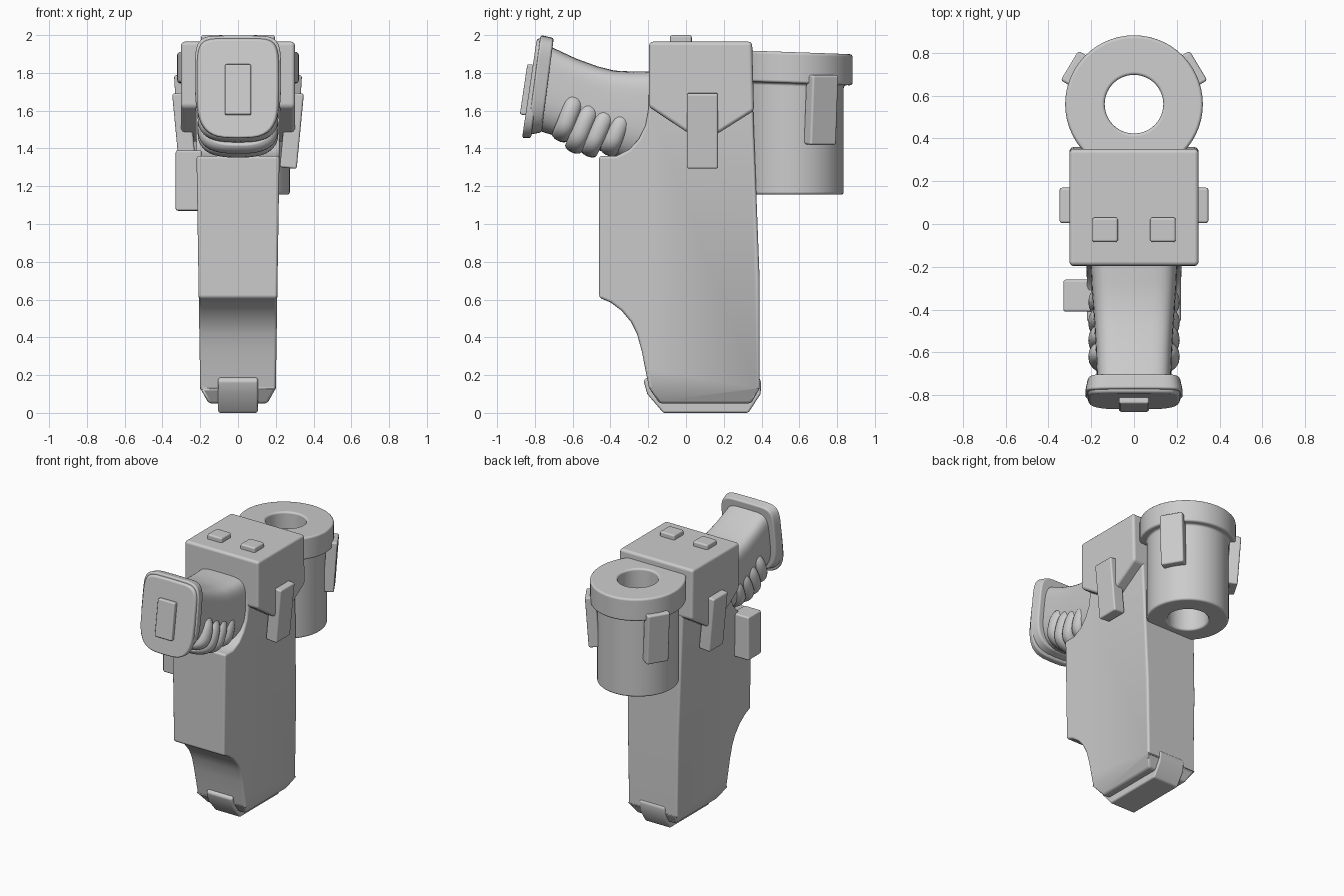
import bpy, bmesh
from math import sin, cos, pi, radians, atan2
from mathutils import Vector, Matrix

if "Cube" in bpy.data.objects:
    bpy.data.objects.remove(bpy.data.objects["Cube"])


def finish(name, bm, bevel):
    """Turn a bmesh into a smooth object with softly rounded edges."""
    bmesh.ops.recalc_face_normals(bm, faces=bm.faces[:])
    me = bpy.data.meshes.new(name)
    bm.to_mesh(me)
    bm.free()
    ob = bpy.data.objects.new(name, me)
    bpy.context.collection.objects.link(ob)
    for p in me.polygons:
        p.use_smooth = True
    mod = ob.modifiers.new("round_edges", 'BEVEL')
    mod.width, mod.segments = bevel, 3
    mod.limit_method, mod.angle_limit = 'ANGLE', radians(33)
    mod.harden_normals = True
    return ob


def box(name, centre, size, rot=Matrix.Identity(4), bevel=0.012):
    bm = bmesh.new()
    m = Matrix.Translation(centre) @ rot @ Matrix.Diagonal((*size, 1))
    bmesh.ops.create_cube(bm, size=1, matrix=m)
    return finish(name, bm, bevel)


def prism(name, profile, half_width, bevel, cut=None):
    """Side profile (y, z) extruded over x; half_width gives x for each z."""
    bm = bmesh.new()
    face = bm.faces.new([bm.verts.new((-1, y, z)) for y, z in profile])
    ext = bmesh.ops.extrude_face_region(bm, geom=[face])
    bmesh.ops.translate(bm, vec=(2, 0, 0),
                        verts=[g for g in ext['geom'] if isinstance(g, bmesh.types.BMVert)])
    if cut:
        bmesh.ops.bisect_plane(bm, geom=bm.verts[:] + bm.edges[:] + bm.faces[:],
                               plane_co=(0, 0, cut), plane_no=(0, 0, 1))
    for v in bm.verts:
        v.co.x *= half_width(v.co.z)
    return finish(name, bm, bevel)


def loft(name, rings, bevel, closed=False):
    """Skin a row of rings; closed joins last to first, otherwise ends are capped."""
    bm = bmesh.new()
    rows = [[bm.verts.new(p) for p in r] for r in rings]
    n = len(rows[0])
    pairs = list(zip(rows, rows[1:])) + ([(rows[-1], rows[0])] if closed else [])
    for a, b in pairs:
        for i in range(n):
            j = (i + 1) % n
            bm.faces.new((a[i], a[j], b[j], b[i]))
    if not closed:
        bm.faces.new(rows[0])
        bm.faces.new(rows[-1])
    return finish(name, bm, bevel)


def grip_ring(top, bottom, w, top_pow=5, low_pow=2.6, n=40):
    """Cross-section between two (y, z) points: squarish top, rounder bottom."""
    a, b = Vector((0, *top)), Vector((0, *bottom))
    pts = []
    for i in range(n):
        c, s = cos(2 * pi * i / n), sin(2 * pi * i / n)
        e = 2 / (top_pow if s > 0 else low_pow)
        u = abs(c) ** e * (1 if c > 0 else -1)
        v = abs(s) ** e * (1 if s > 0 else -1)
        p = a.lerp(b, (1 - v) / 2)
        pts.append((u * w, p.y, p.z))
    return pts


# holster body with cut-away toe and chamfered foot
body = [(-.46, 1.36), (-.46, .61), (-.40, .585), (-.34, .54), (-.29, .48), (-.26, .42),
        (-.235, .33), (-.215, .23), (-.195, .13), (-.14, .05), (.345, .05), (.39, .13),
        (.39, .7), (.355, 1.62), (.355, 1.9), (-.19, 1.9), (-.20, 1.6), (-.215, 1.52),
        (-.25, 1.45), (-.30, 1.395), (-.37, 1.36)]
prism("holster_body", body, lambda z: .155 if z < .1 else .198 + .016 * z, .015, cut=.13)

# strap wrapped under the foot
prism("foot_strap", [(-.205, .19), (-.225, .17), (-.205, .1), (-.12, 0), (.33, 0), (.395, .1),
                     (.398, .17), (.38, .19)], lambda z: .105, .012)

# top flap with pointed sides
prism("flap", [(-.195, 1.965), (.35, 1.965), (.36, 1.60), (.09, 1.43), (-.197, 1.62)],
      lambda z: .302, .02)

# paired studs, flap straps and canister tabs
for s, side in ((-1, "left"), (1, "right")):
    box("flap_stud_" + side, (s * .135, -.027, 1.965), (.12, .115, .07))
    box("flap_strap_" + side, (s * .285, .087, 1.495), (.09, .165, .40),
        Matrix.Rotation(s * radians(5.5), 4, 'Y'))
    ang = radians(31) if s > 0 else radians(149)
    box("canister_tab_" + side, (.302 * cos(ang), .56 + .302 * sin(ang), 1.605),
        (.075, .16, .37),
        Matrix.Rotation(ang, 4, 'Z') @ Matrix.Rotation(radians(4), 4, 'Y'))

# hollow canister behind the holster
outline = [(.137, 1.155), (.275, 1.155), (.275, 1.745), (.322, 1.745), (.322, 1.91), (.137, 1.91)]
loft("canister", [[(r * cos(2 * pi * i / 56), .56 + r * sin(2 * pi * i / 56),
                    z - (.035 * r * sin(2 * pi * i / 56) if z > 1.7 else 0))
                   for i in range(56)] for r, z in outline], .015, closed=True)

# side pouch on the left
box("side_pouch", (-.26, -.335, 1.23), (.14, .15, .32))

# pistol grip
loft("grip", [grip_ring(*k) for k in (
    ((-.12, 1.81), (-.18, 1.30), .205), ((-.28, 1.807), (-.34, 1.34), .198),
    ((-.38, 1.812), (-.46, 1.39), .19), ((-.47, 1.835), (-.54, 1.41), .184),
    ((-.58, 1.875), (-.64, 1.45), .178), ((-.73, 1.945), (-.80, 1.50), .172))], .01)

# finger ridges
ridges = (((-.575, 1.71), (-.665, 1.435)), ((-.49, 1.67), (-.595, 1.375)),
          ((-.405, 1.64), (-.515, 1.355)), ((-.32, 1.62), (-.41, 1.36)))
for i, (t, b) in enumerate(ridges):
    rings = []
    for k in range(9):
        a = pi * (k / 8 - .5) * .94
        d, g = .046 * sin(a), .03 * (1 - cos(a))
        rings.append(grip_ring((t[0] + d, t[1] - g - .3 * d), (b[0] + d, b[1] + g - .3 * d),
                               .172 + .042 * cos(a), 2.8, 2.8))
    loft(f"grip_ridge_{i + 1}", rings, .004)

# two-layer butt plate with raised centre tab
loft("butt_plate_inner", [grip_ring((-.70, 1.985), (-.765, 1.485), .215, 6, 3),
                          grip_ring((-.77, 2.0), (-.84, 1.47), .23, 6, 3)], .012)
loft("butt_plate_outer", [grip_ring((-.755, 1.985), (-.82, 1.455), .222, 6, 3.4),
                          grip_ring((-.79, 1.98), (-.868, 1.455), .212, 6, 3.4)], .012)
tilt = Matrix.Rotation(-atan2(.08, .54), 4, 'X')
box("butt_tab", (0, -.835, 1.71), (.14, .05, .27), tilt, .01)
